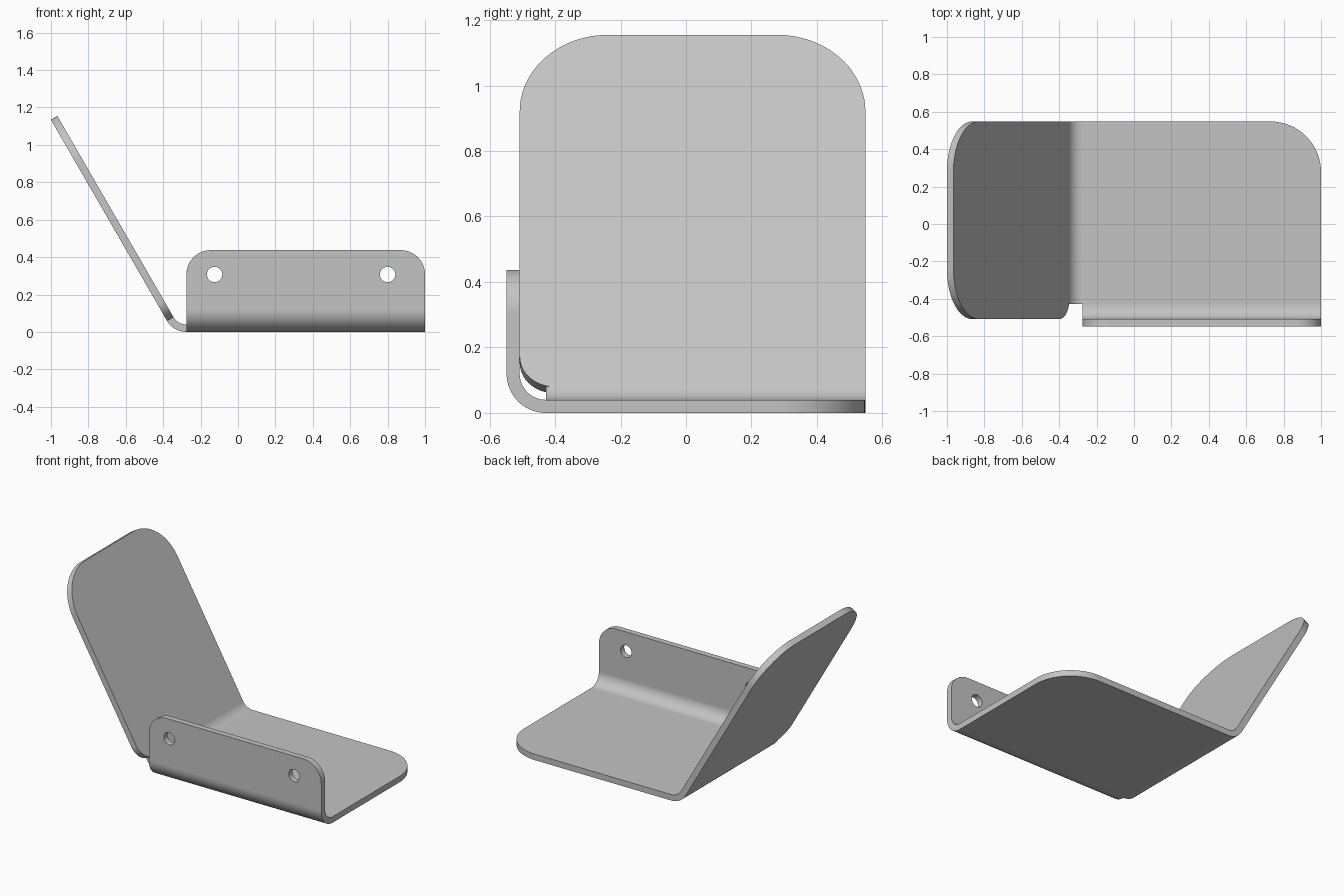
import bpy, bmesh
from math import sin, cos, pi, radians
from mathutils import Vector, Matrix

if "Cube" in bpy.data.objects:
    bpy.data.objects.remove(bpy.data.objects["Cube"])

T = 0.04                  # sheet thickness
R = 0.12                  # outer bend radius
LEFT, RIGHT = -0.276, 1.0     # flat extent in x
FRONT, BACK = -0.428, 0.548   # flat extent in y
LEAN = radians(60)

steel = bpy.data.materials.new("grey steel")
steel.use_nodes = True
GREY = (0.55, 0.55, 0.55, 1)
steel.diffuse_color = GREY
steel.node_tree.nodes["Principled BSDF"].inputs["Base Color"].default_value = GREY


def finish(name, mesh):
    obj = bpy.data.objects.new(name, mesh)
    bpy.context.collection.objects.link(obj)
    mesh.materials.clear()
    mesh.materials.append(steel)
    bpy.ops.object.select_all(action='DESELECT')
    obj.select_set(True)
    bpy.context.view_layer.objects.active = obj
    bpy.ops.object.shade_smooth_by_angle(angle=radians(30))
    return obj


def rounded(corners, steps=20):
    """Outline of a rectangle given as (u, v, corner radius)."""
    out = []
    for i, (u, v, r) in enumerate(corners):
        p = Vector((u, v))
        a = (Vector(corners[i - 1][:2]) - p).normalized()
        b = (Vector(corners[(i + 1) % len(corners)][:2]) - p).normalized()
        if r == 0:
            out.append(p)
            continue
        for k in range(steps + 1):
            t = pi / 2 * k / steps
            out.append(p + (a + b) * r - b * r * cos(t) - a * r * sin(t))
    return out


def circle(u, v, r, steps=32):
    return [Vector((u + r * cos(2 * pi * k / steps), v + r * sin(2 * pi * k / steps)))
            for k in range(steps)]


def plate(name, loops, origin, u_axis, v_axis):
    """Sheet with holes, centred on the plane through origin."""
    curve = bpy.data.curves.new(name, 'CURVE')
    curve.dimensions = '2D'
    curve.fill_mode = 'BOTH'
    curve.extrude = T / 2
    for loop in loops:
        spline = curve.splines.new('POLY')
        spline.points.add(len(loop) - 1)
        for point, p in zip(spline.points, loop):
            point.co = (p.x, p.y, 0, 1)
        spline.use_cyclic_u = True
    temp = bpy.data.objects.new(name + "_outline", curve)
    bpy.context.collection.objects.link(temp)
    graph = bpy.context.evaluated_depsgraph_get()
    mesh = bpy.data.meshes.new_from_object(temp.evaluated_get(graph))
    bpy.data.objects.remove(temp)
    u, v = Vector(u_axis), Vector(v_axis)
    frame = Matrix((u, v, u.cross(v))).transposed().to_4x4()
    mesh.transform(Matrix.Translation(origin) @ frame)
    bm = bmesh.new()
    bm.from_mesh(mesh)
    bmesh.ops.remove_doubles(bm, verts=bm.verts, dist=1e-5)
    bmesh.ops.recalc_face_normals(bm, faces=bm.faces)
    bm.to_mesh(mesh)
    bm.free()
    return finish(name, mesh)


def bend(name, angle, place, start, end, steps=20):
    """Curved strip; place(offset, height, along) sets a point on it."""
    bm = bmesh.new()
    rings = []
    for k in range(steps + 1):
        t = angle * k / steps
        rings.append([bm.verts.new(place(r * sin(t), R - r * cos(t), s))
                      for r, s in ((R, start), (R, end), (R - T, end), (R - T, start))])
    for a, b in zip(rings, rings[1:]):
        for i in range(4):
            j = (i + 1) % 4
            bm.faces.new((a[i], a[j], b[j], b[i]))
    bm.faces.new(rings[0])
    bm.faces.new(rings[-1])
    bmesh.ops.recalc_face_normals(bm, faces=bm.faces)
    mesh = bpy.data.meshes.new(name)
    bm.to_mesh(mesh)
    bm.free()
    return finish(name, mesh)


# Flat base with one rounded corner
plate("base", [rounded([(LEFT, FRONT, 0), (RIGHT, FRONT, 0),
                        (RIGHT, BACK, 0.27), (LEFT, BACK, 0)])],
      (0, 0, T / 2), (1, 0, 0), (0, 1, 0))

# Upright front flange with two screw holes
bend("front_bend", pi / 2, lambda d, h, s: (s, FRONT - d, h), LEFT, RIGHT)
plate("front_flange",
      [rounded([(LEFT, R, 0), (RIGHT, R, 0), (RIGHT, 0.437, 0.13), (LEFT, 0.437, 0.13)]),
       circle(-0.125, 0.307, 0.041), circle(0.8, 0.307, 0.041)],
      (0, FRONT - R + T / 2, 0), (1, 0, 0), (0, 0, 1))

# Leaning side panel
bend("side_bend", LEAN, lambda d, h, s: (LEFT - d, s, h), FRONT, BACK)
mid = R - T / 2
edge = FRONT - 2 * T
plate("side_panel",
      [rounded([(edge, 0, 0.107), (BACK, 0, 0), (BACK, 1.241, 0.27), (edge, 1.241, 0.27)])],
      (LEFT - mid * sin(LEAN), 0, R - mid * cos(LEAN)),
      (0, 1, 0), (-cos(LEAN), 0, sin(LEAN)))
